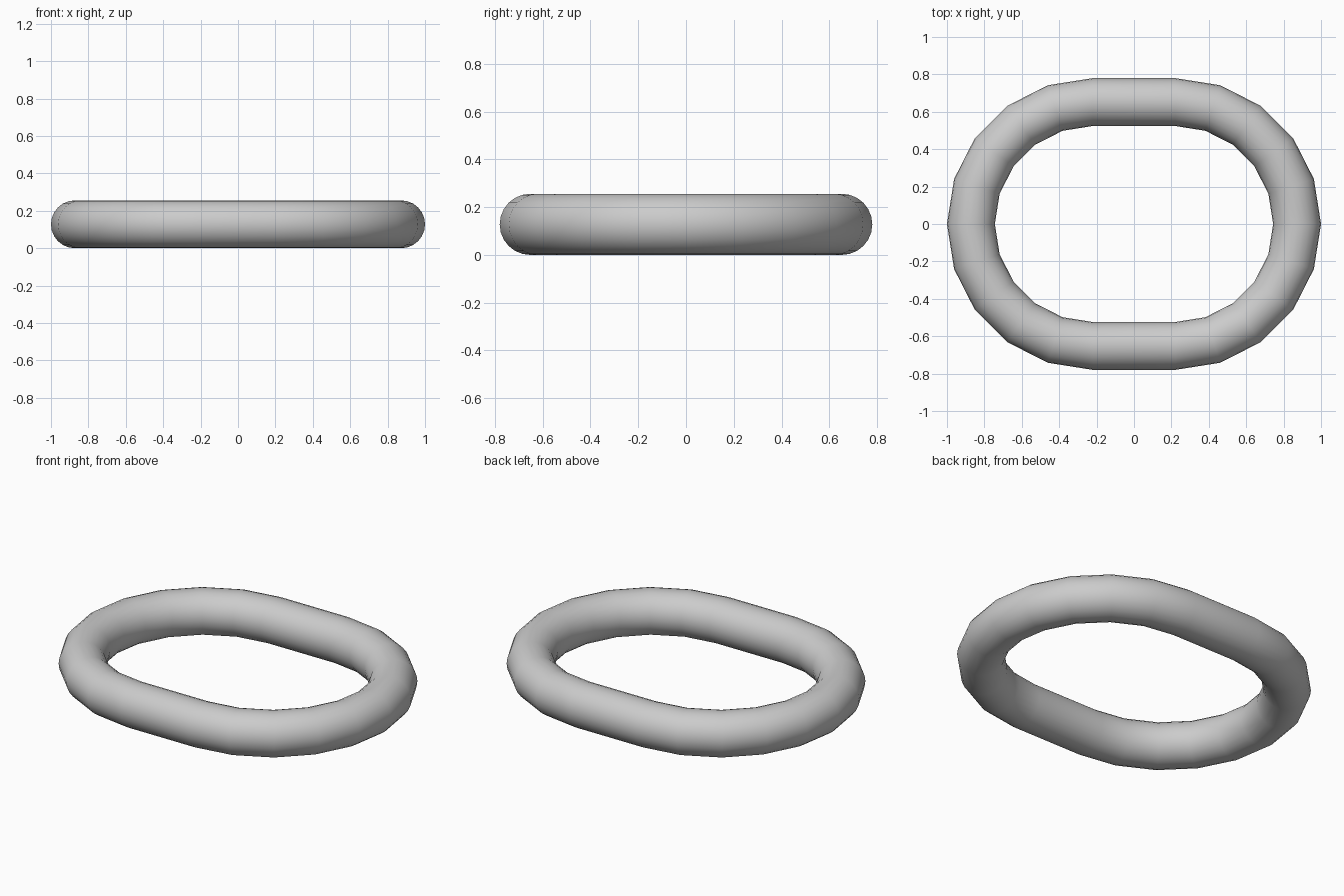
import bpy, bmesh
from math import sin, cos, pi

if "Cube" in bpy.data.objects:
    bpy.data.objects.remove(bpy.data.objects["Cube"])

HALF_STRAIGHT = 0.22   # half length of the straight runs
MAJOR, MINOR = 0.652, 0.128
ARC_STEPS, SIDES = 10, 24

bm = bmesh.new()

# Round cross-sections around two half circles, joined by straight runs
rings = []
for side in (1, -1):
    for i in range(ARC_STEPS + 1):
        a = -pi / 2 + pi * i / ARC_STEPS + (0 if side == 1 else pi)
        ring = []
        for j in range(SIDES):
            b = 2 * pi * j / SIDES
            r = MAJOR + MINOR * cos(b)
            ring.append(bm.verts.new((side * HALF_STRAIGHT + r * cos(a),
                                      r * sin(a), MINOR + MINOR * sin(b))))
        rings.append(ring)

# Skin the closed loop of rings
for k, ring in enumerate(rings):
    nxt = rings[(k + 1) % len(rings)]
    for j in range(SIDES):
        n = (j + 1) % SIDES
        bm.faces.new((ring[j], nxt[j], nxt[n], ring[n]))
bmesh.ops.recalc_face_normals(bm, faces=bm.faces)

mesh = bpy.data.meshes.new("chain_link")
bm.to_mesh(mesh)
bm.free()
mesh.shade_smooth()
link = bpy.data.objects.new("chain_link", mesh)
bpy.context.collection.objects.link(link)
